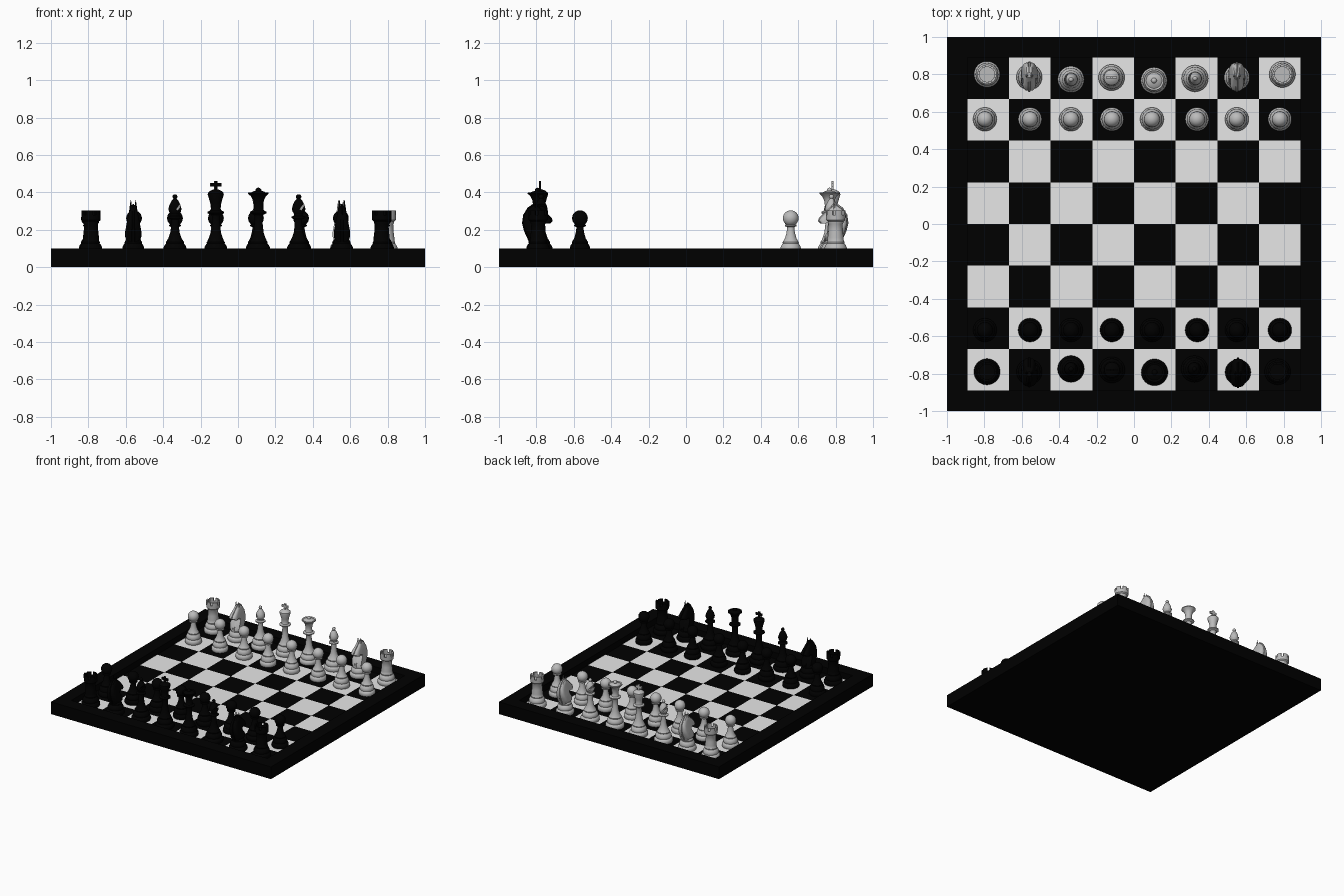
import bpy, bmesh
from math import sin, cos, pi, radians
from mathutils import Matrix, Vector

cube = bpy.data.objects.get("Cube")
if cube:
    bpy.data.objects.remove(cube, do_unlink=True)

MM = 0.001
RIM_TOP = 0.1           # top of the raised border
FIELD = 0.05            # height of the sunken playing field
HALF = 0.891            # half width of the playing field
CELL = HALF / 4


def material(name, value):
    mat = bpy.data.materials.new(name)
    mat.use_nodes = True
    color = (value, value, value, 1)
    mat.diffuse_color = color
    bsdf = mat.node_tree.nodes["Principled BSDF"]
    bsdf.inputs["Base Color"].default_value = color
    bsdf.inputs["Roughness"].default_value = 0.6
    return mat


black_board = material("black board", 0.0)
white_square = material("white square", 0.8)
white_piece = material("white piece", 0.5)
black_piece = material("black piece", 0.0)


def add_object(name, mesh):
    obj = bpy.data.objects.new(name, mesh)
    bpy.context.collection.objects.link(obj)
    return obj


def finish(bm, name, smooth=True):
    bmesh.ops.recalc_face_normals(bm, faces=bm.faces)
    mesh = bpy.data.meshes.new(name)
    bm.to_mesh(mesh)
    bm.free()
    if smooth:
        mesh.shade_smooth()
        mesh.set_sharp_from_angle(angle=radians(35))
    return mesh


def lathe(bm, profile, steps=36):
    """Turn a (radius, height) profile in millimetres about z."""
    rings = []
    for r, h in profile:
        if r == 0:
            rings.append([bm.verts.new((0, 0, h * MM))] * steps)
        else:
            rings.append([bm.verts.new((r * MM * cos(2 * pi * k / steps),
                                        r * MM * sin(2 * pi * k / steps), h * MM))
                          for k in range(steps)])
    for low, high in zip(rings, rings[1:]):
        for k in range(steps):
            n = (k + 1) % steps
            loop = [low[k], low[n], high[n], high[k]]
            bm.faces.new(list(dict.fromkeys(loop)))


def ball(radius, center, start=-60, steps=12):
    """Profile of a ball, from a start angle up to its pole."""
    arc = [radians(start + (90 - start) * k / steps) for k in range(steps)]
    return [(radius * cos(a), center + radius * sin(a)) for a in arc] + [(0, center + radius)]


def foot(scale=1.0):
    """Stepped foot shared by all pieces."""
    steps = [(0, 0), (62, 0), (66, 8), (66, 24), (60, 34), (55, 38), (57, 46), (56, 56),
             (51, 68), (44, 77), (45, 84), (41, 90)]
    return [(r * scale, h) for r, h in steps]


def block(bm, size, center, turn=0):
    matrix = (Matrix.Translation(Vector(center) * MM) @ Matrix.Rotation(turn, 4, 'Y')
              @ Matrix.Diagonal((*(Vector(size) * MM), 1)))
    bmesh.ops.create_cube(bm, size=1, matrix=matrix)


def pawn():
    bm = bmesh.new()
    lathe(bm, foot(0.96) + [(31, 104), (24, 128), (20, 150), (19, 164), (32, 170),
                            (32, 176), (22, 180)] + ball(42, 212))
    return finish(bm, "pawn")


def rook():
    bm = bmesh.new()
    lathe(bm, foot(1.06) + [(43, 108), (39, 140), (37, 180), (42, 188), (42, 194), (51, 202),
                            (52, 230), (40, 230), (40, 215), (0, 215)])
    # battlements: six solid arcs on the rim
    for k in range(6):
        quad = [bm.verts.new((r * MM, 0, h * MM))
                for r, h in ((40, 228), (52, 228), (52, 254), (40, 254))]
        face = bm.faces.new(quad)
        bmesh.ops.rotate(bm, verts=quad, cent=(0, 0, 0),
                         matrix=Matrix.Rotation(k * pi / 3, 3, 'Z'))
        start = bmesh.ops.duplicate(bm, geom=[face])["geom"]
        bmesh.ops.spin(bm, geom=start, cent=(0, 0, 0), axis=(0, 0, 1),
                       angle=radians(42), steps=5)
    bmesh.ops.remove_doubles(bm, verts=bm.verts, dist=1e-5)
    return finish(bm, "rook")


def bishop():
    bm = bmesh.new()
    lathe(bm, foot(1.08) + [(34, 108), (25, 135), (20, 175), (20, 205), (37, 213), (37, 220),
                            (24, 226), (23, 234), (32, 248), (35, 262), (30, 282), (19, 304),
                            (9, 316)] + ball(13, 327, -45))
    body = add_object("bishop", finish(bm, "bishop"))
    # slanted slit in the mitre
    bm = bmesh.new()
    block(bm, (52, 90, 11), (-26, 0, 278), radians(55))
    cutter = add_object("slit_cutter", finish(bm, "slit_cutter", False))
    cutter.hide_render = True
    mod = body.modifiers.new("slit", 'BOOLEAN')
    mod.operation, mod.solver, mod.object = 'DIFFERENCE', 'EXACT', cutter
    graph = bpy.context.evaluated_depsgraph_get()
    mesh = bpy.data.meshes.new_from_object(body.evaluated_get(graph))
    for helper in (cutter, body):
        bpy.data.objects.remove(helper, do_unlink=True)
    mesh.materials.clear()
    mesh.set_sharp_from_angle(angle=radians(35))
    return mesh


STEM = [(36, 108), (27, 135), (22, 180), (21, 220), (26, 230), (43, 239), (43, 246),
        (29, 253), (25, 264)]


def king():
    bm = bmesh.new()
    lathe(bm, foot(1.06) + STEM + [(29, 295), (42, 338), (41, 348), (30, 358), (12, 366), (0, 368)])
    block(bm, (16, 11, 50), (0, 0, 386))
    block(bm, (58, 11, 18), (0, 0, 390))
    return finish(bm, "king")


def queen():
    bm = bmesh.new()
    lathe(bm, foot(1.08) + STEM + [(25, 285), (29, 310), (39, 330), (54, 343), (52, 350),
                                   (42, 346), (28, 355), (14, 358)] + ball(15, 360, 0))
    return finish(bm, "queen")


def knight():
    bm = bmesh.new()
    lathe(bm, foot(1.04) + [(40, 98), (0, 100)])
    # horse outline as (forward, height)
    outline = [(-44, 85), (-54, 110), (-70, 145), (-80, 185), (-74, 228), (-52, 264),
               (-24, 284), (0, 280), (20, 258), (44, 236), (68, 212), (74, 196), (62, 184),
               (38, 194), (14, 190), (8, 174), (20, 148), (40, 118), (44, 85)]
    # slices from side to side: (offset, outline scale), with a thin mane ridge in the middle
    half = [(44, 0.7), (38, 0.85), (26, 0.95), (9, 0.98), (6, 1.05)]
    slices = [(-x, s) for x, s in half] + [(x, s) for x, s in reversed(half)]
    rings = []
    for x, s in slices:
        ring = []
        for f, h in outline:
            taper = 1 - 0.5 * max(0, h - 120) / 165
            z = 180 + (h - 180) * s
            ring.append(bm.verts.new((x * taper * MM, -((f + 8) * s - 8) * MM, z * MM)))
        rings.append(ring)
    for a, b in zip(rings, rings[1:]):
        for k in range(len(outline)):
            n = (k + 1) % len(outline)
            bm.faces.new((a[k], a[n], b[n], b[k]))
    bm.faces.new(rings[0])
    bm.faces.new(rings[-1])
    # ears
    for side in (-1, 1):
        bmesh.ops.create_cone(bm, segments=10, radius1=0.009, radius2=0.001, depth=0.05,
                              matrix=Matrix.Translation((side * 0.013, 0.008, 0.284)))
    return finish(bm, "knight")


# board: a grid folded into field, inner wall, border and outer wall, then closed below
bm = bmesh.new()
bmesh.ops.create_grid(bm, x_segments=14, y_segments=14, size=7)
for v in bm.verts:
    steps = [round(v.co.x), round(v.co.y)]
    ring = max(abs(s) for s in steps)
    x, y = (min(max(s, -4), 4) * CELL if abs(s) < 6 else (1 if s > 0 else -1) for s in steps)
    z = FIELD if ring < 5 else RIM_TOP if ring < 7 else 0
    v.co = (x, y, z)
bmesh.ops.remove_doubles(bm, verts=bm.verts, dist=1e-4)
bmesh.ops.contextual_create(bm, geom=[e for e in bm.edges if e.is_boundary])
for face in bm.faces:
    c = face.calc_center_median()
    if abs(c.z - FIELD) < 0.01 and max(abs(c.x), abs(c.y)) < HALF - 0.01:
        column, row = int((c.x + HALF) / CELL), int((c.y + HALF) / CELL)
        face.material_index = 1 - (column + row) % 2
board_mesh = finish(bm, "board", False)
board_mesh.materials.append(black_board)
board_mesh.materials.append(white_square)
add_object("board", board_mesh)

# pieces: both armies use the same order, facing each other
shapes = {"rook": rook(), "knight": knight(), "bishop": bishop(), "king": king(),
          "queen": queen(), "pawn": pawn()}
order = ["rook", "knight", "bishop", "king", "queen", "bishop", "knight", "rook"]
pawn_x = [-0.797, -0.556, -0.337, -0.118, 0.096, 0.337, 0.55, 0.78]
white_row = [(-0.786, 0.8), (-0.56, 0.785), (-0.337, 0.773), (-0.12, 0.783),
             (0.107, 0.767), (0.326, 0.778), (0.55, 0.783), (0.793, 0.8)]
black_row = [(-0.786, -0.79), (-0.56, -0.79), (-0.337, -0.775), (-0.118, -0.78),
             (0.11, -0.793), (0.323, -0.775), (0.556, -0.793), (0.768, -0.79)]
for army, mat, row, pawn_y, turn in (("white", white_piece, white_row, 0.56, 0),
                                     ("black", black_piece, black_row, -0.567, pi)):
    tinted = {kind: mesh.copy() for kind, mesh in shapes.items()}
    for mesh in tinted.values():
        mesh.materials.append(mat)
    places = list(zip(order, row)) + [("pawn", (x, pawn_y)) for x in pawn_x]
    for k, (kind, (x, y)) in enumerate(places):
        piece = add_object(f"{army}_{kind}_{k % 8 + 1}", tinted[kind])
        piece.location = (x, y, FIELD)
        piece.rotation_euler.z = turn
